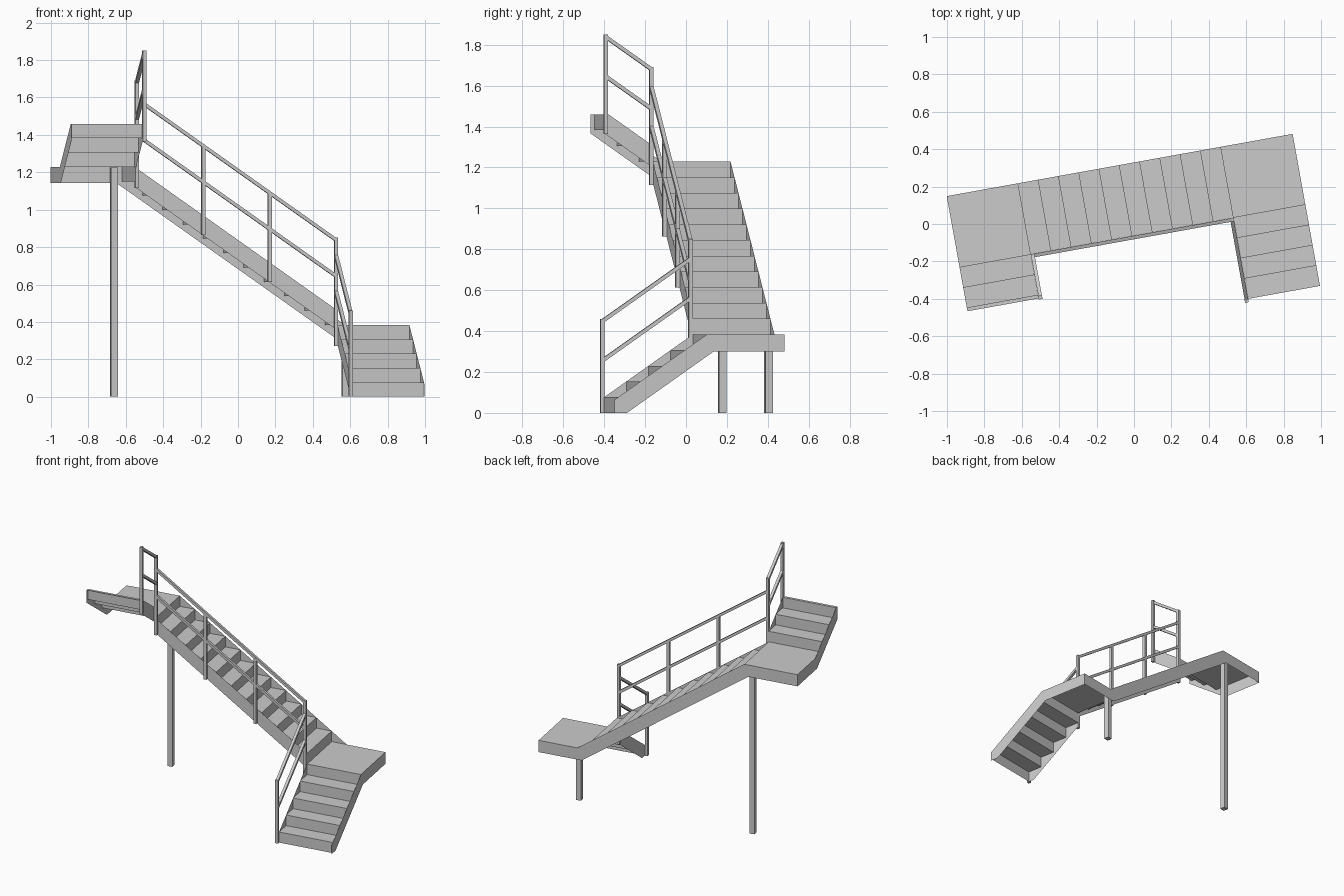
import bpy
from mathutils import Matrix, Vector
from math import radians

if "Cube" in bpy.data.objects:
    bpy.data.objects.remove(bpy.data.objects["Cube"])

TURN = Matrix.Rotation(radians(10.2), 4, 'Z')     # whole stair is turned in plan
RUN, RISE, DEPTH = 0.1102, 0.0768, 0.107          # tread depth, riser height, stringer depth
S = RISE / RUN
U0, U1, U2, U3 = -0.959, -0.572, 0.530, 0.920     # plan lines along the main flight
V0, V1 = -0.061, 0.324                            # plan lines across it
LOW, HIGH = 5 * RISE, 16 * RISE                   # landing heights
SKIRT = 0.085
VS = V0 - 4 * RUN                                 # first riser of lower flight
VB, VT = VS - 0.018, V0 - 2 * RUN - 0.02          # stringer ends, bottom and top


def mesh(name, verts, faces):
    me = bpy.data.meshes.new(name)
    me.from_pydata([TURN @ Vector(v) for v in verts], [], faces)
    ob = bpy.data.objects.new(name, me)
    bpy.context.collection.objects.link(ob)
    return ob


def along_u(v):
    return lambda t, z: (t, v, z)


def along_v(u):
    return lambda t, z: (u, t, z)


def plate(name, place, profile):
    """Flat side plate from a 2D outline."""
    mesh(name, [place(t, z) for t, z in profile], [range(len(profile))])


def steps(name, place_a, place_b, profile):
    """Folded sheet of risers and treads between two sides."""
    n = len(profile)
    mesh(name, [place_a(*p) for p in profile] + [place_b(*p) for p in profile],
         [(i, i + 1, n + i + 1, n + i) for i in range(n - 1)])


def stair_profile(t, z, run, risers):
    pts = [(t, z)]
    for i in range(risers):
        z += RISE
        pts.append((t, z))
        if i < risers - 1:
            t += run
            pts.append((t, z))
    return pts


def bar(name, p, q, across, up):
    """Bar with vertical cut ends; p and q are centres of the end faces."""
    vs = []
    for c in (p, q):
        for a, b in ((-1, -1), (1, -1), (1, 1), (-1, 1)):
            vs.append(Vector(c) + Vector(across) * a + Vector(up) * b)
    mesh(name, vs, [(3, 2, 1, 0), (4, 5, 6, 7)] +
         [(i, (i + 1) % 4, (i + 1) % 4 + 4, i + 4) for i in range(4)])


def post(name, u, v, z0, z1, w=0.02):
    bar(name, (u, v, z0), (u, v, z1), (w / 2, 0, 0), (0, w / 2, 0))


def low_line(v):      # nosing lines of the three flights
    return RISE + S * (v - VS)


def main_line(u):
    return LOW + RISE + S * (U2 - u)


def high_line(v):
    return HIGH + RISE + S * (V0 - v)


# Landings
for name, a, b, z in (("lower_landing", U2, U3, LOW), ("upper_landing", U0, U1, HIGH)):
    mesh(name, [(a, V0, z), (b, V0, z), (b, V1, z), (a, V1, z)], [(0, 1, 2, 3)])

# Steps
steps("lower_steps", along_v(U2), along_v(U3), stair_profile(VS, 0, RUN, 5))
steps("main_steps", along_u(V0), along_u(V1), stair_profile(U2, LOW, -RUN, 11))
top = stair_profile(V0, HIGH, -RUN, 3)
steps("upper_steps", along_v(U0), along_v(U1), top + [(VT, top[-1][1])])

# Lower flight stringers, the outer one running on as the landing skirt
foot = [(VS + (DEPTH - RISE) / S, 0), (VB, 0), (VB, low_line(VB))]
plate("lower_inner_stringer", along_v(U2), foot + [(V0, LOW), (V0, LOW - DEPTH)])
plate("lower_outer_stringer", along_v(U3), foot + [
    (V0, LOW), (V1, LOW), (V1, LOW - SKIRT), (V0 + (DEPTH - SKIRT) / S, LOW - SKIRT)])

# Main flight stringers, the back one covering both landings
plate("main_inner_stringer", along_u(V0), [
    (U2, main_line(U2)), (U1, HIGH), (U1, HIGH - DEPTH), (U2, main_line(U2) - DEPTH)])
plate("main_back_stringer", along_u(V1), [
    (U3, LOW), (U2 + RUN, LOW), (U1, HIGH), (U0, HIGH), (U0, HIGH - SKIRT),
    (U1 - (DEPTH - SKIRT) / S, HIGH - SKIRT),
    (U2 + RUN - (DEPTH - SKIRT) / S, LOW - SKIRT), (U3, LOW - SKIRT)])

# Upper flight stringers
ztop = HIGH + 3 * RISE
head = [(V0 - 2 * RUN, ztop), (VT, ztop), (VT, high_line(VT) - DEPTH)]
plate("upper_inner_stringer", along_v(U1),
      [(V0, high_line(V0))] + head + [(V0, high_line(V0) - DEPTH)])
vk = V0 + RUN - (DEPTH - SKIRT) / S
plate("upper_outer_stringer", along_v(U0),
      [(V1, HIGH), (V0 + RUN, HIGH)] + head + [(vk, HIGH - SKIRT), (V1, HIGH - SKIRT)])

# Support legs
post("lower_leg", 0.636, 0.296, 0, LOW - 0.002, 0.037)
post("upper_leg", -0.621, 0.292, 0, HIGH - 0.002, 0.037)

# Railing posts
RA, RB, RV = U2 - 0.01, U1 + 0.01, V0 - 0.01
PB, PT = VS - 0.008, VT + 0.004
post("rail_post_bottom", RA, PB, 0, 0.46)
post("rail_post_lower_corner", RA, RV, low_line(RV) - DEPTH, 0.85)
post("rail_post_upper_corner", RB, RV, main_line(RB) - DEPTH, 1.69)
post("rail_post_top", RB, PT, high_line(PT) - DEPTH, 1.85)
for i in (1, 2):
    u = RA + (RB - RA) * i / 3
    post(f"rail_post_middle_{i}", u, RV, main_line(u) - DEPTH, 0.838 + S * (RA - u))

# Top and middle rails
for name, drop in (("top_rail", 0.012), ("middle_rail", 0.205)):
    up = (0, 0, 0.011)
    z = 0.46 - drop
    bar("lower_" + name, (RA, PB, z), (RA, RV, z + S * (RV - PB)), (0.0095, 0, 0), up)
    z = 0.85 - drop
    bar("main_" + name, (RA, RV, z), (RB, RV, z + S * (RA - RB)), (0, 0.0095, 0), up)
    z = 1.85 - drop
    bar("upper_" + name, (RB, PT, z), (RB, RV, z - S * (RV - PT)), (0.0095, 0, 0), up)
